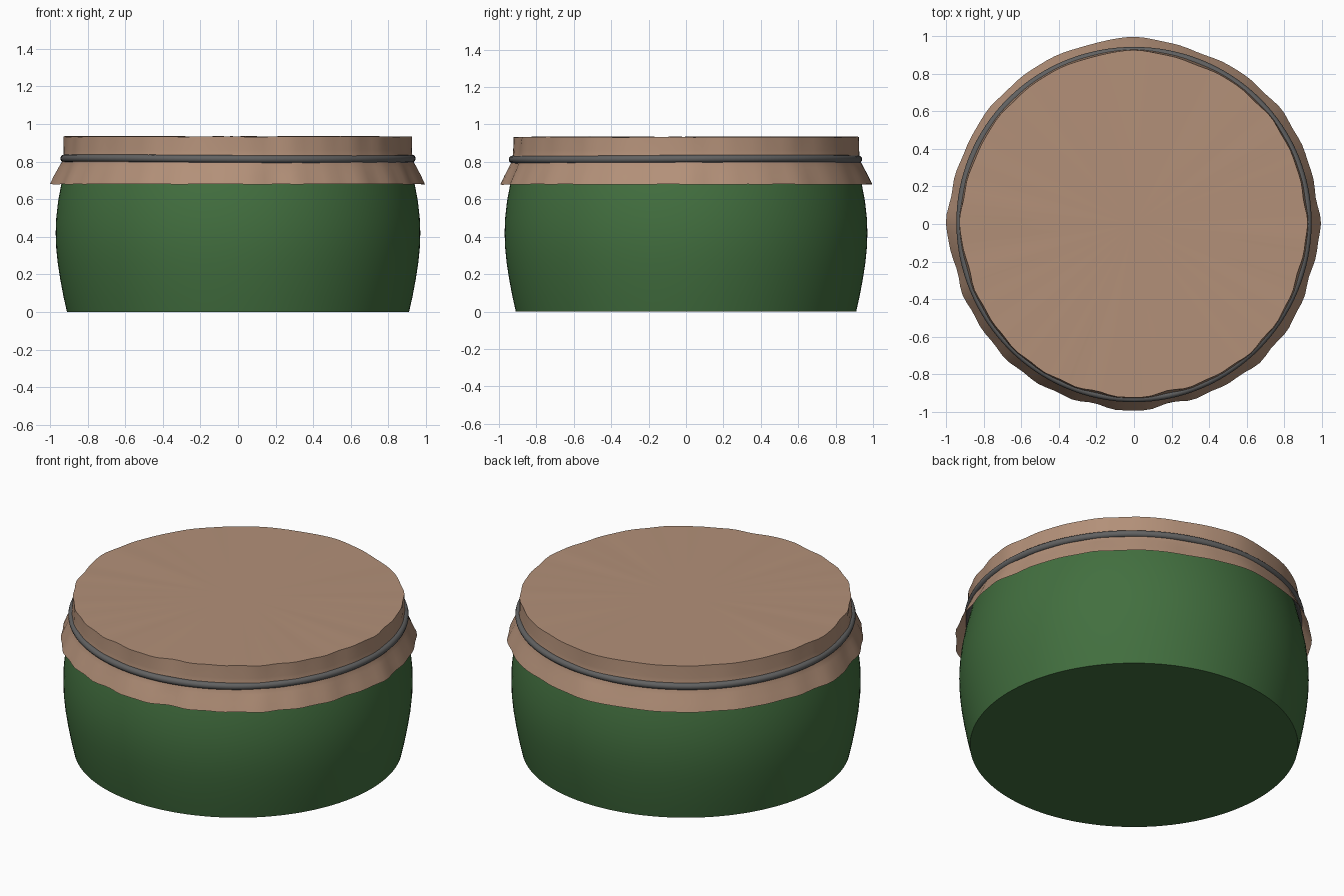
import bpy, bmesh, math, random

if "Cube" in bpy.data.objects:
    bpy.data.objects.remove(bpy.data.objects["Cube"])

random.seed(4)
SEG = 128


def material(name, rgb):
    m = bpy.data.materials.new(name)
    m.diffuse_color = (*rgb, 1)
    m.use_nodes = True
    m.node_tree.nodes["Principled BSDF"].inputs["Base Color"].default_value = m.diffuse_color
    return m


# Irregular folds: a sum of random waves around the rim, within about -1..1
waves = [(random.randint(5, 34), random.uniform(0, math.tau), random.uniform(0.4, 1)) for _ in range(8)]
total = sum(w[2] for w in waves) * 0.6


def fold(a):
    return sum(k * math.sin(n * a + p) for n, p, k in waves) / total


def lathe(name, profile, mat, cap_bottom=False, cap_top=False, angle=35):
    """Revolve (radius, z, radial fold depth, vertical fold depth) rows."""
    bm = bmesh.new()
    rings = []
    for r, z, fr, fz in profile:
        ring = []
        for i in range(SEG):
            a = math.tau * i / SEG
            rr = r + fr * fold(a)
            ring.append(bm.verts.new((rr * math.cos(a), rr * math.sin(a), z + fz * fold(a + 0.1))))
        rings.append(ring)
    for lo, hi in zip(rings, rings[1:]):
        for i in range(SEG):
            j = (i + 1) % SEG
            bm.faces.new((lo[i], lo[j], hi[j], hi[i]))
    if cap_bottom:
        bm.faces.new(rings[0][::-1])
    if cap_top:
        c = bm.verts.new((0, 0, profile[-1][1]))
        for i in range(SEG):
            bm.faces.new((rings[-1][i], rings[-1][(i + 1) % SEG], c))
    me = bpy.data.meshes.new(name)
    bm.to_mesh(me)
    bm.free()
    ob = bpy.data.objects.new(name, me)
    bpy.context.collection.objects.link(ob)
    me.materials.append(mat)
    for o in bpy.context.selected_objects:
        o.select_set(False)
    ob.select_set(True)
    bpy.context.view_layer.objects.active = ob
    bpy.ops.object.shade_smooth_by_angle(angle=math.radians(angle))
    return ob


green = material("green_glaze", (0.055, 0.16, 0.05))
tan = material("tan_cloth", (0.45, 0.28, 0.19))
grey = material("grey_cord", (0.12, 0.12, 0.12))

# Barrel-shaped pot, closed at the base and under the cover
body = [(0.91, 0.0), (0.928, 0.08), (0.945, 0.17), (0.959, 0.26), (0.967, 0.34), (0.97, 0.42),
        (0.967, 0.5), (0.957, 0.59), (0.94, 0.68), (0.915, 0.78), (0.895, 0.86), (0.88, 0.915)]
lathe("pot_body", [(r, z, 0, 0) for r, z in body], green, cap_bottom=True, cap_top=True)

# Cloth cover: flared skirt, pinch under the cord, flat top
cover = [(0.985, 0.68, 0.013, 0.002), (0.965, 0.725, 0.012, 0.0), (0.943, 0.77, 0.009, 0),
         (0.926, 0.81, 0.004, 0), (0.921, 0.86, 0.006, 0), (0.917, 0.933, 0.010, 0.002),
         (0.6, 0.934, 0.0, 0.0015)]
lathe("cloth_cover", cover, tan, cap_top=True)

# Cord tied around the cover
bpy.ops.mesh.primitive_torus_add(major_radius=0.925, minor_radius=0.02, major_segments=SEG,
                                 minor_segments=12, location=(0, 0, 0.815))
cord = bpy.context.object
cord.name = "tie_cord"
for v in cord.data.vertices:
    a = math.atan2(v.co.y, v.co.x)
    v.co.z += 0.003 * math.sin(2 * a + 0.5)
    s = 1 + 0.003 * math.sin(3 * a)
    v.co.x *= s
    v.co.y *= s
cord.data.materials.append(grey)
bpy.ops.object.shade_smooth_by_angle(angle=math.radians(60))
